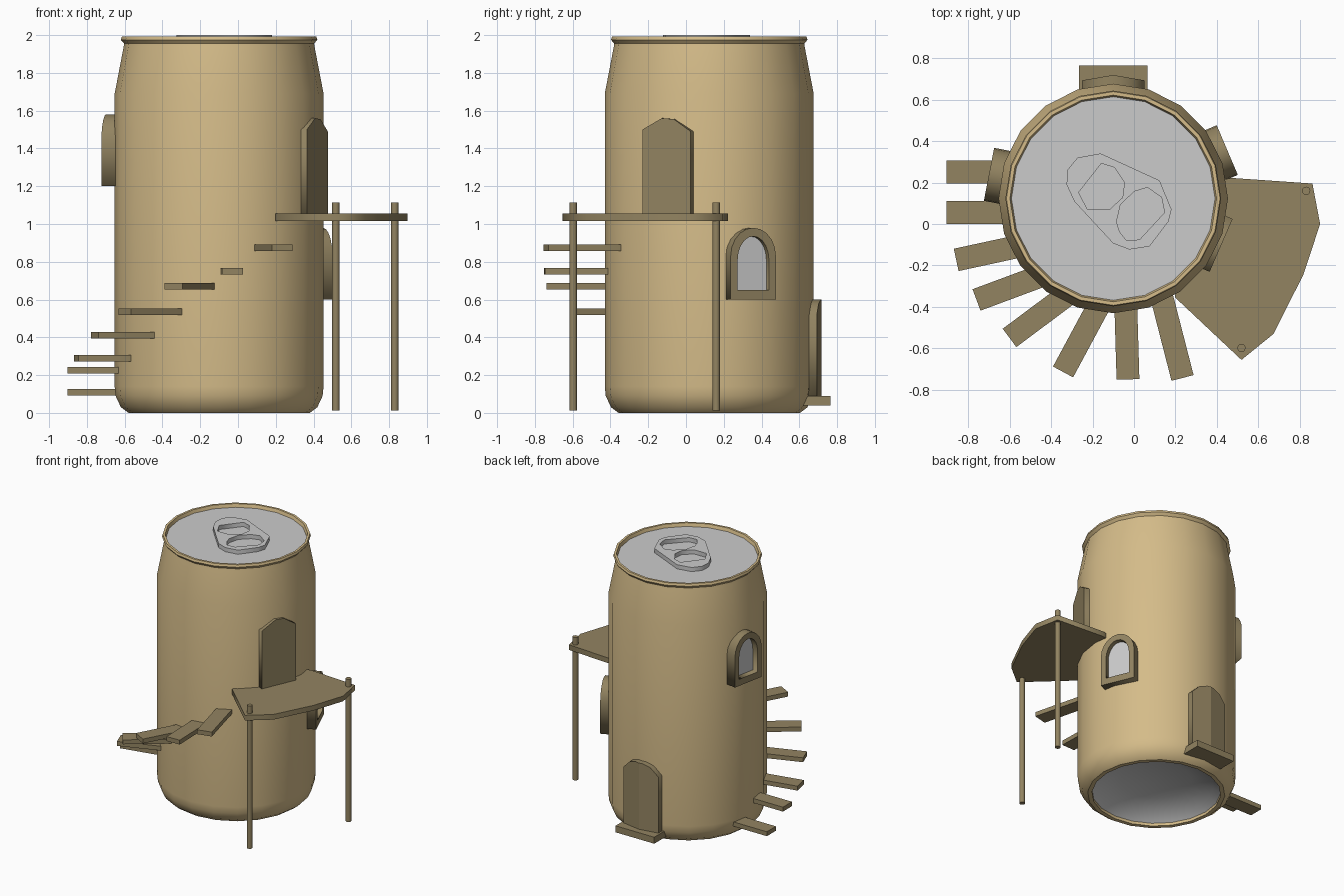
import bpy, bmesh, math
from mathutils import Matrix, Vector

if "Cube" in bpy.data.objects:
    bpy.data.objects.remove(bpy.data.objects["Cube"])

CX, CY, SIDES = -0.10, 0.123, 20


def mat(name, col):
    m = bpy.data.materials.new(name)
    m.diffuse_color = (*col, 1)
    m.use_nodes = True
    m.node_tree.nodes["Principled BSDF"].inputs["Base Color"].default_value = m.diffuse_color
    return m


TAN = mat("tan", (0.66, 0.50, 0.25))
WOOD = mat("wood", (0.29, 0.23, 0.12))


def add(name, bm, material=None, smooth=None):
    bmesh.ops.recalc_face_normals(bm, faces=bm.faces)
    me = bpy.data.meshes.new(name)
    bm.to_mesh(me)
    bm.free()
    ob = bpy.data.objects.new(name, me)
    bpy.context.collection.objects.link(ob)
    if material:
        me.materials.append(material)
    if smooth:
        bpy.ops.object.select_all(action='DESELECT')
        ob.select_set(True)
        bpy.context.view_layer.objects.active = ob
        bpy.ops.object.shade_smooth_by_angle(angle=math.radians(smooth))
    return ob


def lathe(name, profile, material=None, closed=False):
    bm = bmesh.new()
    vs = [bm.verts.new((CX + r, CY, z)) for r, z in profile]
    pairs = list(zip(vs, vs[1:])) + ([(vs[-1], vs[0])] if closed else [])
    edges = [bm.edges.new(p) for p in pairs]
    bmesh.ops.spin(bm, geom=vs + edges, cent=(CX, CY, 0), axis=(0, 0, 1),
                   angle=math.tau, steps=SIDES)
    bmesh.ops.remove_doubles(bm, verts=bm.verts, dist=1e-4)
    return add(name, bm, material, 35)


def plate(name, loops, near, far, matrix, material=None, bend=0):
    """Filled outline (extra loops are holes) extruded from near to far."""
    cu = bpy.data.curves.new(name, 'CURVE')
    cu.dimensions, cu.fill_mode, cu.extrude = '2D', 'BOTH', (far - near) / 2
    for pts in loops:
        s = cu.splines.new('POLY')
        s.points.add(len(pts) - 1)
        for p, (x, y) in zip(s.points, pts):
            p.co = (x, y, 0, 1)
        s.use_cyclic_u = True
    tmp = bpy.data.objects.new("tmp", cu)
    bpy.context.collection.objects.link(tmp)
    dg = bpy.context.evaluated_depsgraph_get()
    me = bpy.data.meshes.new_from_object(tmp.evaluated_get(dg))
    bm = bmesh.new()
    bm.from_mesh(me)
    bpy.data.objects.remove(tmp)
    bpy.data.meshes.remove(me)
    bmesh.ops.remove_doubles(bm, verts=bm.verts, dist=1e-4)
    if bend:
        bmesh.ops.bisect_plane(bm, geom=bm.verts[:] + bm.edges[:] + bm.faces[:],
                               plane_co=(0, 0, 0), plane_no=(1, 0, 0))
    for v in bm.verts:
        v.co.z += (near + far) / 2 - bend * abs(v.co.x)
    bm.transform(matrix)
    return add(name, bm, material)


def on_wall(deg):
    """x = along the wall, y = up, z = outward from the can axis."""
    a = math.radians(deg)
    c, s = math.cos(a), math.sin(a)
    return Matrix(((-s, 0, c, CX), (c, 0, s, CY), (0, 1, 0, 0), (0, 0, 0, 1)))


def arch(w, z0, shoulder, top, n=10):
    return [(-w, z0), (w, z0)] + [(w * math.cos(math.pi * i / n),
            shoulder + (top - shoulder) * math.sin(math.pi * i / n)) for i in range(n + 1)]


def box(name, size, loc, angle=0):
    bm = bmesh.new()
    bmesh.ops.create_cube(bm, size=1)
    bm.transform(Matrix.Translation(loc) @ Matrix.Rotation(angle, 4, 'Z')
                 @ Matrix.Diagonal((*size, 1)))
    return add(name, bm, WOOD)


# can shell, lid and hollow underside
lathe("can_shell", [(0.45, 0.03), (0.45, 0.0), (0.48, 0.0), (0.52, 0.03), (0.548, 0.09),
                    (0.553, 0.14), (0.553, 1.69), (0.505, 1.94), (0.503, 1.955),
                    (0.52, 1.975), (0.515, 1.992), (0.498, 1.992), (0.49, 1.965)], TAN)
lathe("can_lid", [(0.492, 1.967), (0, 1.967)])
lathe("can_underside", [(0.452, 0.02), (0.40, 0.06), (0.25, 0.11), (0, 0.13)])

# ring pull with two holes
tab = [(-.325, .19), (-.32, .262), (-.272, .32), (-.161, .34), (.123, .21), (.181, .07),
       (.166, .012), (.075, -.108), (-.022, -.123), (-.1, -.094), (-.287, .108)]
hole_a = [(-.267, .152), (-.157, .292), (-.094, .272), (-.046, .2), (-.055, .128),
          (-.118, .07), (-.224, .07)]
hole_b = [(-.07, -.036), (-.084, .012), (-.065, .094), (.002, .157), (.065, .176),
          (.133, .128), (.147, .055), (.027, -.075), (-.036, -.08)]
plate("ring_pull", [tab, hole_a, hole_b], 1.968, 2.0, Matrix())

# doors
w = 0.139
plate("upper_door", [[(-w, 1.03), (w, 1.03), (w, 1.49), (.3 * w, 1.555), (-.2 * w, 1.56),
                      (-w, 1.5)]], 0.49, 0.567, on_wall(-23.5), WOOD)
w = 0.15
plate("lower_door", [[(-w, 0.06), (w, 0.06), (w, 0.52), (.6 * w, 0.58), (.2 * w, 0.60),
                      (-.2 * w, 0.60), (-.6 * w, 0.58), (-w, 0.52)]],
      0.50, 0.595, on_wall(90), WOOD, bend=0.17)
box("door_step", (0.33, 0.19, 0.05), (-0.10, 0.67, 0.065))

# arched windows
for name, deg, z, r in (("right_window", 23, 0.6, 0.597), ("left_window", 169, 1.2, 0.61)):
    m = on_wall(deg)
    plate(name + "_frame", [arch(0.13, z, z + 0.23, z + 0.38),
                            arch(0.09, z + 0.05, z + 0.21, z + 0.335)], 0.50, r, m, WOOD)
    plate(name + "_glass", [arch(0.1, z + 0.04, z + 0.21, z + 0.345)], 0.52, 0.562, m)

# spiral steps: outer end x, y, inward direction, height
steps = [(-.903, .25, 0, .11), (-.903, .055, 0, .225), (-.857, -.173, 12.2, .29),
         (-.759, -.366, 20.4, .41), (-.6, -.549, 36.7, .535), (-.342, -.713, 61.7, .67),
         (-.029, -.749, 91.7, .75), (.234, -.742, 104.4, .875)]
for i, (x, y, deg, z) in enumerate(steps):
    a = math.radians(deg)
    L = 0.41
    box(f"step_{i + 1}", (L, 0.11, 0.034),
        (x + math.cos(a) * L / 2, y + math.sin(a) * L / 2, z), a)

# landing and its posts
plate("landing", [[(.36, .20), (.30, -.05), (.20, -.20), (.198, -.354), (.518, -.655),
                   (.672, -.53), (.817, -.243), (.897, 0), (.86, .195), (.47, .222)]],
      1.015, 1.055, Matrix(), WOOD)
for i, (x, y) in enumerate(((.518, -.597), (.83, .16))):
    bm = bmesh.new()
    bmesh.ops.create_cone(bm, cap_ends=True, segments=12, radius1=0.02, radius2=0.02,
                          depth=1.10, matrix=Matrix.Translation((x, y, 0.563)))
    add(f"post_{i + 1}", bm, WOOD, 35)
